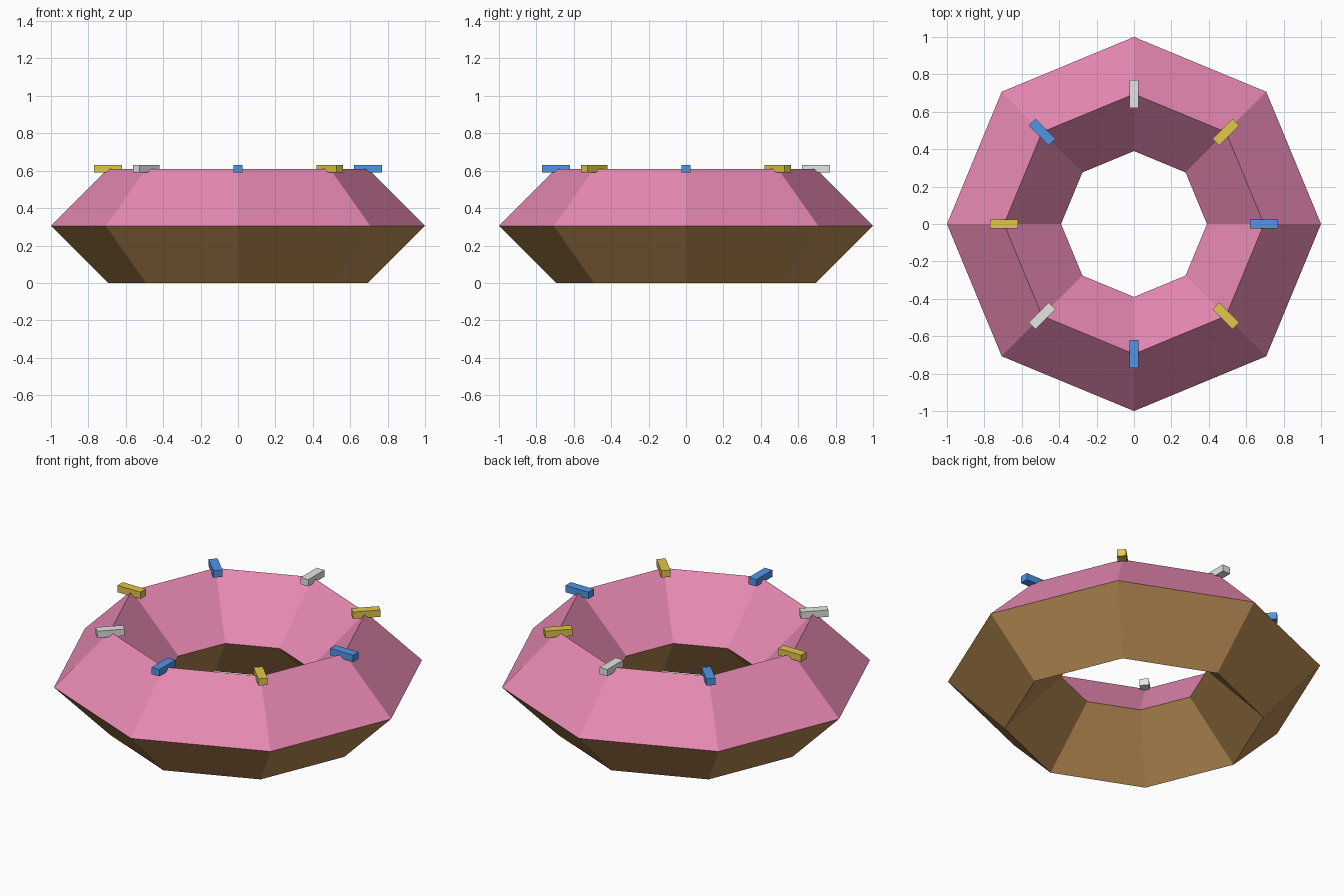
import bpy
from math import radians, cos, sin

default = bpy.data.objects.get("Cube")
if default:
    bpy.data.objects.remove(default, do_unlink=True)

RING, TUBE, SIDES = 0.695, 0.305, 8


def make_material(name, rgb):
    mat = bpy.data.materials.new(name)
    mat.use_nodes = True
    color = (*rgb, 1.0)
    mat.diffuse_color = color
    for node in mat.node_tree.nodes:
        if node.type == "BSDF_PRINCIPLED":
            node.inputs["Base Color"].default_value = color
    return mat


icing = make_material("pink icing", (0.80, 0.25, 0.45))
dough = make_material("brown dough", (0.50, 0.27, 0.09))
sprinkle_mats = [
    make_material("blue sprinkle", (0.08, 0.30, 0.78)),
    make_material("yellow sprinkle", (0.76, 0.57, 0.07)),
    make_material("white sprinkle", (0.78, 0.78, 0.76)),
]

# Faceted ring: dough below the equator, icing above
bpy.ops.mesh.primitive_torus_add(
    major_segments=SIDES, minor_segments=4,
    major_radius=RING, minor_radius=TUBE, location=(0, 0, TUBE))
ring = bpy.context.object
ring.name = "iced_ring"
ring.data.materials.append(dough)
ring.data.materials.append(icing)
for face in ring.data.polygons:
    face.use_smooth = False
    face.material_index = 1 if face.center.z > 0 else 0

# Radial sprinkles on the top corners, colours cycling around the ring
for i in range(SIDES):
    angle = radians(i * 360 / SIDES)
    bpy.ops.mesh.primitive_cube_add(
        size=1, location=(RING * cos(angle), RING * sin(angle), 2 * TUBE),
        rotation=(0, 0, angle))
    sprinkle = bpy.context.object
    sprinkle.name = f"sprinkle_{i + 1}"
    sprinkle.scale = (0.15, 0.05, 0.04)
    sprinkle.data.materials.append(sprinkle_mats[i % 3])
